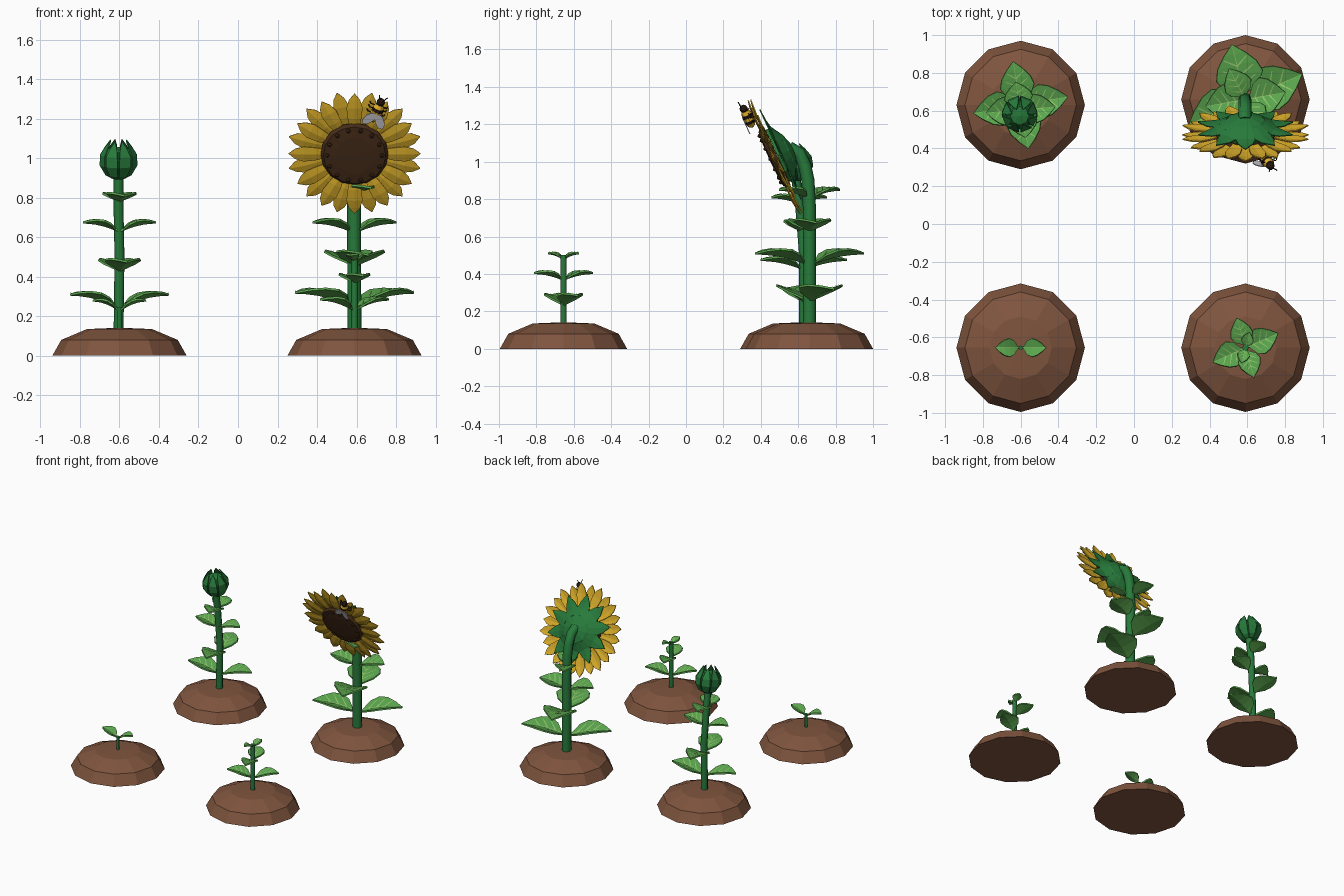
import bpy, bmesh
from math import pi, sin, cos, radians
from mathutils import Matrix, Vector

cube = bpy.data.objects.get("Cube")
if cube:
    bpy.data.objects.remove(cube)


def material(name, r, g, b):
    m = bpy.data.materials.new(name)
    m.use_nodes = True
    col = [(c / 255) ** 2.2 for c in (r, g, b)] + [1]
    m.diffuse_color = col
    m.node_tree.nodes["Principled BSDF"].inputs["Base Color"].default_value = col
    return m


SOIL = material("soil brown", 126, 85, 64)
STEM = material("stem green", 44, 122, 62)
LEAF = material("leaf green", 92, 166, 80)
VEIN = material("vein pale green", 146, 200, 108)
PETAL = material("petal gold", 214, 170, 46)
SEED = material("seed brown", 72, 48, 31)
DARK = material("bee dark brown", 44, 30, 24)
BEE = material("bee yellow", 226, 178, 46)
WING = material("wing grey", 190, 190, 198)


def finish(name, bm, mats, solid=0.0, closed=True):
    bmesh.ops.remove_doubles(bm, verts=bm.verts, dist=1e-5)
    if closed:
        bmesh.ops.recalc_face_normals(bm, faces=bm.faces)
    me = bpy.data.meshes.new(name)
    bm.to_mesh(me)
    bm.free()
    for m in mats:
        me.materials.append(m)
    ob = bpy.data.objects.new(name, me)
    bpy.context.collection.objects.link(ob)
    if solid:
        mod = ob.modifiers.new("thickness", 'SOLIDIFY')
        mod.thickness = solid
    return ob


def lathe(name, profile, sides, mats, matrix=Matrix(), striped=False):
    """Turn (radius, height) points around the local z axis."""
    bm = bmesh.new()
    rings = []
    for r, z in profile:
        rings.append([bm.verts.new(matrix @ Vector((r * cos(2 * pi * i / sides),
                      r * sin(2 * pi * i / sides), z))) for i in range(sides)])
    for k, (a, b) in enumerate(zip(rings, rings[1:])):
        for i in range(sides):
            j = (i + 1) % sides
            f = bm.faces.new((a[i], a[j], b[j], b[i]))
            f.material_index = k % 2 if striped else 0
    return finish(name, bm, mats)


def tube(name, pts, radius, mat, res=2):
    cu = bpy.data.curves.new(name, 'CURVE')
    cu.dimensions = '3D'
    cu.bevel_depth, cu.bevel_resolution, cu.use_fill_caps = radius, res, True
    sp = cu.splines.new('POLY')
    sp.points.add(len(pts) - 1)
    for p, co in zip(sp.points, pts):
        p.co = (*co, 1)
    tmp = bpy.data.objects.new(name + "_path", cu)
    me = bpy.data.meshes.new_from_object(tmp)
    bpy.data.objects.remove(tmp)
    me.name = name
    me.materials.clear()
    me.materials.append(mat)
    ob = bpy.data.objects.new(name, me)
    bpy.context.collection.objects.link(ob)


def blade(bm, stations, cup, matrix):
    """Creased strip through (distance, height, half width) stations."""
    rows = [[bm.verts.new(matrix @ Vector((x, s * w, z + cup * w * abs(s))))
             for s in (1, 0, -1)] for x, z, w in stations]
    for a, b in zip(rows, rows[1:]):
        for i in (0, 1):
            bm.faces.new((a[i + 1], b[i + 1], b[i], a[i]))


def whorl(name, count, stations, cup, matrix, mat, turn=0.0, solid=0.006):
    bm = bmesh.new()
    for i in range(count):
        blade(bm, stations, cup, matrix @ Matrix.Rotation(2 * pi * (i + turn) / count, 4, 'Z'))
    return finish(name, bm, [mat], solid, closed=False)


OUTLINE = [(0, .07), (.1, .1), (.24, .75), (.42, 1), (.62, .84), (.82, .45), (1, 0)]
CUP = 0.3


def leaf_pair(name, base, angle, length, half, rise, side_veins=True):
    leaves, veins = bmesh.new(), bmesh.new()

    def height(u):
        return rise * (2 * u - u * u)

    for turn in (0, 180):
        m = Matrix.Translation(base) @ Matrix.Rotation(radians(angle + turn), 4, 'Z')
        blade(leaves, [(length * u, height(u), half * w) for u, w in OUTLINE], CUP, m)
        rib = length * .016
        blade(veins, [(length * u, height(u) + .004, rib * (1.1 - u)) for u, w in OUTLINE], CUP, m)
        if not side_veins:
            continue
        for u, reach in ((.22, .66), (.4, .66), (.58, .5)):
            for s in (1, -1):
                quad = []
                for uu, y in ((u, 0), (u + .04, 0), (u + .18, reach), (u + .16, reach)):
                    y *= half
                    quad.append(veins.verts.new(m @ Vector((length * uu, s * y, height(uu) + CUP * y + .004))))
                veins.faces.new(quad[::s])
    finish(name, leaves, [LEAF], .011, closed=False)
    finish(name + "_veins", veins, [VEIN], closed=False)


# Soil mounds
MOUND = [(0, 0), (.34, 0), (.295, .08), (.165, .135), (0, .142)]
SPOTS = {"sprout": (-.6, -.655), "young_plant": (.59, -.655),
         "bud_plant": (-.6, .63), "sunflower": (.59, .66)}
for key, (x, y) in SPOTS.items():
    lathe(key + "_mound", MOUND, 12, [SOIL], Matrix.Translation((x, y, 0)))

# Stems
tube("sprout_stem", [(-.6, -.655, .1), (-.6, -.655, .245)], .011, STEM)
tube("young_plant_stem", [(.59, -.655, .1), (.59, -.655, .5)], .017, STEM)
tube("bud_plant_stem", [(-.605, .63, .1), (-.6, .63, .5), (-.605, .61, .75), (-.605, .585, .93)], .025, STEM)
tube("sunflower_stem", [(.59, .66, .1), (.587, .66, .75), (.587, .652, .9), (.587, .635, .98),
                        (.587, .605, 1.045), (.587, .55, 1.075)], .035, STEM)

# Leaf pairs: height, angle, length, half width, rise
PAIRS = {
    "sprout": [(.235, 0, .135, .048, .05)],
    "young_plant": [(.235, 24, .19, .07, .055), (.375, 106, .165, .06, .035), (.485, 75, .085, .032, .03)],
    "bud_plant": [(.25, 10, .255, .09, .065), (.43, 100, .235, .09, .05),
                  (.635, 5, .185, .075, .045), (.785, 100, .15, .075, .03)],
    "sunflower": [(.255, 24, .33, .12, .07), (.455, 104, .3, .125, .06),
                  (.63, 10, .215, .1, .05), (.81, 118, .185, .075, .045)],
}
for key, pairs in PAIRS.items():
    x, y = SPOTS[key]
    for n, (z, angle, length, half, rise) in enumerate(pairs):
        lean = .025 if key == "bud_plant" and z > .6 else 0
        leaf_pair(f"{key}_leaves_{n + 1}", (x, y - lean, z), angle, length, half, rise, key != "sprout")

# Closed bud wrapped in pointed sepals
bud = Matrix.Translation((-.605, .582, .99)) @ Matrix.Rotation(radians(9), 4, 'X')
lathe("bud_core", [(0, -.09), (.045, -.08), (.074, -.03), (.076, .025), (.05, .06), (0, .068)], 8, [STEM], bud)
whorl("bud_sepals", 8, [(.03, -.088, .012), (.058, -.072, .022), (.084, -.025, .032),
                        (.084, .025, .03), (.062, .065, .018), (.04, .1, 0)], 0, bud, STEM, .5)

# Sunflower head, local z is the facing direction
head = Matrix.Translation((.59, .475, 1.025)) @ Matrix.Rotation(radians(114.7), 4, 'X')
lathe("seed_disc", [(0, -.015), (.165, -.015), (.172, .008), (.158, .024), (.1, .03), (0, .032)], 16, [SEED], head)
for layer, (z, reach) in enumerate(((.006, .335), (-.008, .345))):
    span = reach - .14
    shape = [(.14 + span * u, z + .012 * sin(pi * u), .041 * w)
             for u, w in ((0, .55), (.3, .85), (.6, 1), (.82, .7), (1, 0))]
    whorl(f"petals_{layer + 1}", 12, shape, -.15, head, PETAL, layer / 2)
bm = bmesh.new()
for i in range(14):
    a = 2 * pi * i / 14
    bmesh.ops.create_icosphere(bm, subdivisions=1, radius=.013, matrix=head @ Matrix.Translation(
        (.14 * cos(a), .14 * sin(a), .026)))
finish("seeds", bm, [SEED])
lathe("head_back", [(0, -.11), (.04, -.105), (.1, -.085), (.16, -.03), (.16, -.016), (0, -.016)], 10, [STEM], head)
whorl("head_sepals", 10, [(.1, -.075, .034), (.155, -.042, .05), (.2, -.034, .038), (.265, -.03, 0)],
      .1, head, STEM, .5)

# Bee resting on the upper petals, local y is forward
bee = head @ Matrix.Translation((.113, .25, .042)) @ Matrix.Rotation(radians(-20), 4, 'Z')
along = bee @ Matrix.Rotation(radians(-90), 4, 'X')
lathe("bee_body", [(0, -.062), (.018, -.05), (.027, -.03), (.031, -.012), (.03, .005),
                   (.028, .024), (.02, .044), (0, .05)], 10, [DARK, BEE], along, striped=True)
bm = bmesh.new()
bmesh.ops.create_icosphere(bm, subdivisions=2, radius=.022, matrix=bee @ Matrix.Translation((0, .058, .002)))
finish("bee_head", bm, [DARK])
for side, s in (("left", 1), ("right", -1)):
    # Wings swept back over the body
    bm = bmesh.new()
    wing = bee @ Matrix.Translation((s * .028, -.035, .03)) @ Matrix.Rotation(s * radians(35), 4, 'Z')
    bmesh.ops.create_circle(bm, cap_ends=True, segments=12, radius=1,
                            matrix=wing @ Matrix.Diagonal((.023, .042, 1, 1)))
    finish(f"bee_{side}_wing", bm, [WING], .005, closed=False)
    tube(f"bee_{side}_antenna", [bee @ Vector((s * .008, .07, .01)),
                                 bee @ Vector((s * .022, .098, .014))], .003, DARK, 0)
    for n, y in enumerate((-.015, .01, .03)):
        tube(f"bee_{side}_leg_{n + 1}", [bee @ Vector((s * .018, y, -.01)), bee @ Vector((s * .042, y, -.012)),
                                         bee @ Vector((s * .048, y, -.032))], .003, DARK, 0)
